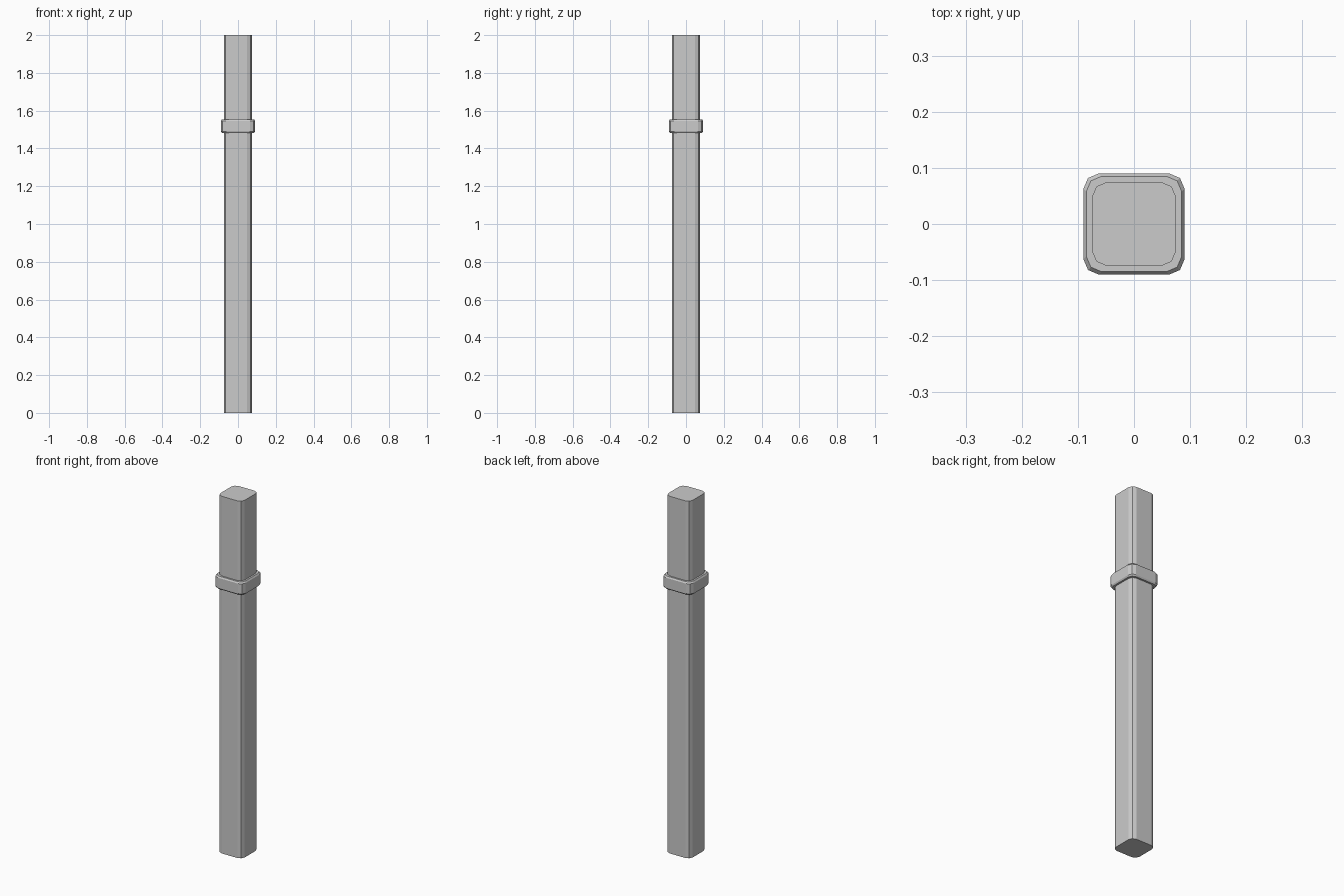
import bpy, bmesh

if "Cube" in bpy.data.objects:
    bpy.data.objects.remove(bpy.data.objects["Cube"])


def corner_loop(half, r):
    """Square outline with each corner rounded by two flat segments."""
    s, m = half - r, half - r * 0.3
    quad = [(half, s), (m, m), (s, half)]
    pts = []
    for _ in range(4):
        pts += quad
        quad = [(-y, x) for x, y in quad]
    return pts


def loft(name, sections):
    """Stack rounded-square sections (half width, radius, z) and cap the ends."""
    bm = bmesh.new()
    rings = [[bm.verts.new((x, y, z)) for x, y in corner_loop(h, r)]
             for h, r, z in sections]
    n = len(rings[0])
    for a, b in zip(rings, rings[1:]):
        for i in range(n):
            j = (i + 1) % n
            bm.faces.new((a[i], a[j], b[j], b[i]))
    bm.faces.new(rings[0][::-1])
    bm.faces.new(rings[-1])
    mesh = bpy.data.meshes.new(name)
    bm.to_mesh(mesh)
    bm.free()
    obj = bpy.data.objects.new(name, mesh)
    bpy.context.collection.objects.link(obj)
    return obj


# Tall square post with softened corners
loft("post", [(0.075, 0.027, 0), (0.075, 0.027, 2)])

# Raised collar band with bevelled rims
loft("collar", [(0.085, 0.027, 1.482), (0.09, 0.027, 1.49),
                (0.09, 0.027, 1.546), (0.085, 0.027, 1.554)])
